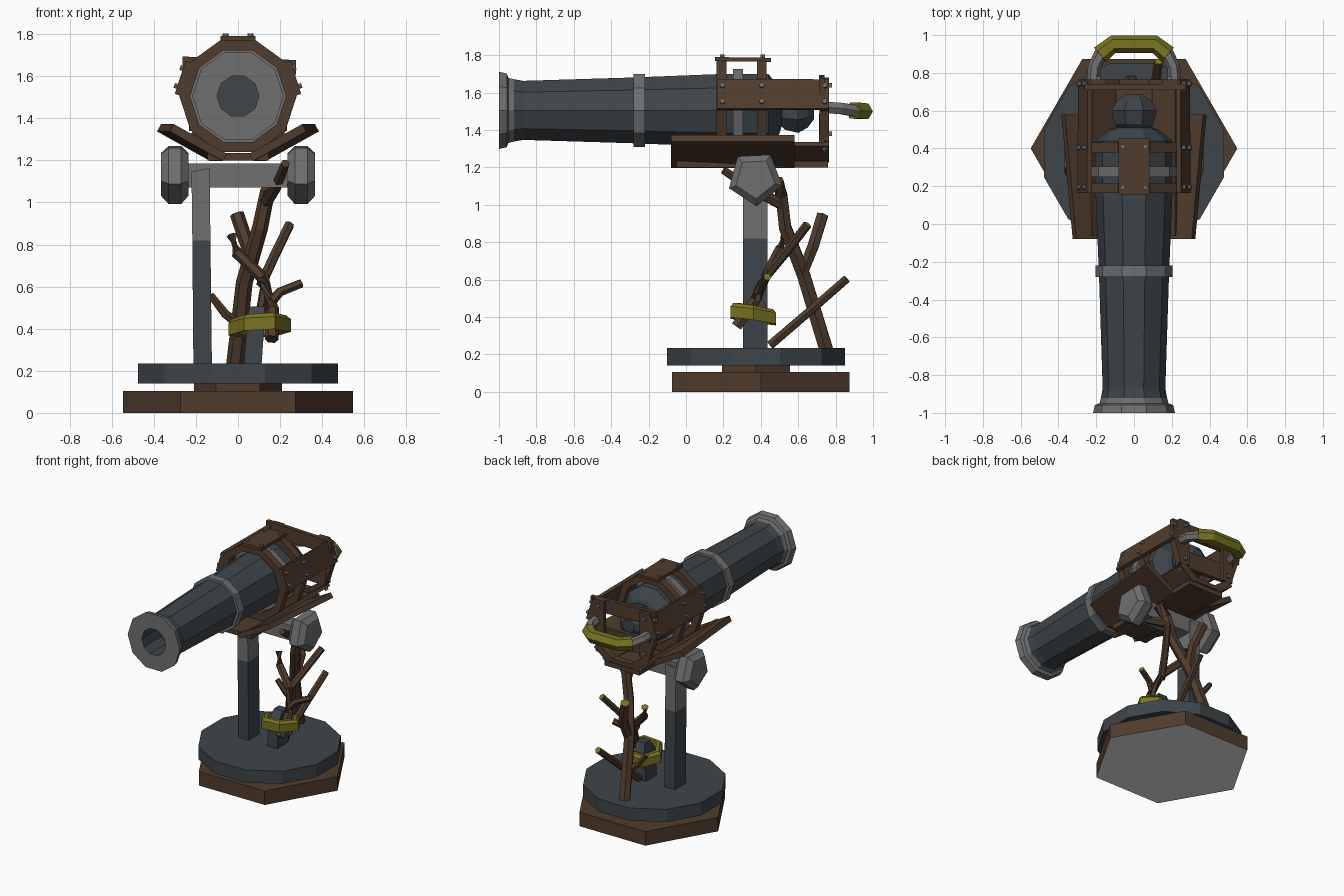
import bpy, bmesh, math
from mathutils import Vector, Matrix

if "Cube" in bpy.data.objects:
    bpy.data.objects.remove(bpy.data.objects["Cube"])

def mat(name, col):
    m = bpy.data.materials.new(name)
    m.diffuse_color = (*col, 1)
    m.use_nodes = True
    m.node_tree.nodes["Principled BSDF"].inputs["Base Color"].default_value = m.diffuse_color
    return m

MATS = [mat("dark slate", (.048, .059, .068)), mat("steel gray", (.16, .16, .165)),
        mat("brown wood", (.080, .045, .026)), mat("olive yellow", (.19, .175, .016)),
        mat("pale gray", (.8, .8, .8))]
SLATE, STEEL, WOOD, OLIVE, PALE = range(5)
AXIS = 1.505   # height of barrel axis

def finish(name, bm):
    bmesh.ops.recalc_face_normals(bm, faces=bm.faces)
    me = bpy.data.meshes.new(name)
    bm.to_mesh(me)
    bm.free()
    for m in MATS:
        me.materials.append(m)
    ob = bpy.data.objects.new(name, me)
    bpy.context.collection.objects.link(ob)
    return ob

def loft(name, rings, mats, caps, closed=False):
    """Skin equal-sized rings; mats gives one material per band, caps the two ends."""
    bm = bmesh.new()
    vs = [[bm.verts.new(p) for p in r] for r in rings]
    n = len(rings[0])
    pairs = list(zip(vs, vs[1:])) + ([(vs[-1], vs[0])] if closed else [])
    for i, (a, b) in enumerate(pairs):
        for k in range(n):
            f = bm.faces.new((a[k], a[(k+1) % n], b[(k+1) % n], b[k]))
            f.material_index = mats[i] if isinstance(mats, list) else mats
    if not closed:
        for r, m in zip((vs[0], vs[-1]), caps):
            bm.faces.new(r).material_index = m
    return finish(name, bm)

def revolve(name, profile, n, axis, centre, mats, caps, phase=0.0, closed=False):
    """Faceted turning of (position along axis, radius) points."""
    rings = []
    for t, r in profile:
        ring = []
        for k in range(n):
            a = phase + math.tau * k / n
            c, s = r * math.cos(a), r * math.sin(a)
            p = {'X': (t, c, s), 'Y': (c, t, s), 'Z': (c, s, t)}[axis]
            ring.append(Vector(p) + Vector(centre))
        rings.append(ring)
    return loft(name, rings, mats, caps, closed)

def box(name, size, loc, m, rot=None):
    bm = bmesh.new()
    M = Matrix.Translation(loc) @ (rot or Matrix()) @ Matrix.Diagonal((*size, 1))
    bmesh.ops.create_cube(bm, size=1, matrix=M)
    for f in bm.faces:
        f.material_index = m
    return finish(name, bm)

def tube(name, pts, radii, n, mats, caps):
    """Faceted rod through points."""
    pts = [Vector(p) for p in pts]
    rings = []
    for i, p in enumerate(pts):
        d = (pts[min(i+1, len(pts)-1)] - pts[max(i-1, 0)]).normalized()
        ref = Vector((0, 0, 1)) if abs(d.z) < .8 else Vector((0, 1, 0))
        u = d.cross(ref).normalized()
        v = u.cross(d)
        rings.append([p + radii[i] * (u * math.cos(math.tau*k/n) + v * math.sin(math.tau*k/n))
                      for k in range(n)])
    return loft(name, rings, mats, caps)

def plank(name, deg, r, y0, y1, width, thick=.025, tilt=0):
    """Board lying on the casing at an angle around the barrel axis."""
    a = math.radians(deg)
    rot = Matrix.Rotation(-a, 4, 'Y') @ Matrix.Rotation(math.radians(tilt), 4, 'Z')
    loc = (r * math.cos(a), (y0+y1)/2, AXIS + r * math.sin(a))
    return box(name, (thick, y1-y0, width), loc, WOOD, rot)

def bolt(deg, r, y, across):
    a = math.radians(deg)
    rad, tan = Vector((math.cos(a), 0, math.sin(a))), Vector((-math.sin(a), 0, math.cos(a)))
    p = Vector((0, y, AXIS)) + rad * r + tan * across
    tube("bolt", [p, p + rad * .02], [.014, .014], 6, STEEL, (STEEL, STEEL))

# base
revolve("wood_base", [(0, .547), (.105, .547)], 6, 'Z', (0, .4, 0), WOOD, (PALE, WOOD))
revolve("base_spacer", [(.1, .21), (.145, .21)], 6, 'Z', (0, .375, 0), WOOD, (WOOD, WOOD))
revolve("base_disc", [(.14, .493), (.235, .493)], 12, 'Z', (0, .375, 0), SLATE,
        (SLATE, SLATE), math.pi/12)

# support post and broken post
def square(x, y, z, hx, hy, slope=0):
    return [Vector((x + a*hx, y + b*hy, z + slope*a)) for a, b in ((-1, -1), (1, -1), (1, 1), (-1, 1))]
loft("support_post", [square(-.168, .37, .23, .044, .065), square(-.174, .37, .82, .043, .065),
                      square(-.178, .37, 1.155, .043, .065, .008)], [SLATE, STEEL], (SLATE, STEEL))
loft("broken_post", [square(.07, .37, .23, .042, .065), square(.085, .37, .44, .042, .065),
                     square(.09, .38, .505, .035, .03)], SLATE, (SLATE, SLATE))

# yellow band round the broken post
band = []
for k in range(6):
    a = math.tau * k / 6
    c, s = math.cos(a), math.sin(a)
    z = .415 - .02 * s + .008 * c
    band.append([Vector((.103 + c*r*1.12, .36 + s*r*1.06, z + dz))
                 for r, dz in ((.09, -.03), (.132, -.038), (.132, .022), (.115, .04), (.09, .04))])
loft("yellow_band", band, OLIVE, None, closed=True)

# trunnion axle and its pentagonal ends
box("axle", (.5, .11, .115), (0, .37, 1.128), STEEL)
for s in (-1, 1):
    revolve("axle_end", [(s*.235, .11), (s*.27, .15), (s*.33, .15), (s*.367, .11)], 5, 'X',
            (0, .37, 1.142), STEEL, (STEEL, STEEL), -math.pi/2 + .05)

# dead tree grown in as the second support
def branch(name, pts, r0, r1, tip=OLIVE):
    n = len(pts)
    tube(name, pts, [r0 + (r1-r0)*i/(n-1) for i in range(n)], 6, WOOD, (WOOD, tip))
branch("tree_trunk", [(-.015, .75, .225), (.03, .63, .62), (.105, .53, .88), (.14, .51, 1.05),
                      (.2, .49, 1.13)], .042, .034, WOOD)
branch("trunk_fork", [(.13, .52, 1.0), (.18, .38, 1.07), (.225, .2, 1.185)], .034, .022, WOOD)
branch("rear_branch", [(.04, .62, .63), (.05, .68, .78), (-.005, .73, .945)], .034, .034)
branch("low_branch", [(.075, .45, .25), (.1, .66, .43), (.13, .86, .605)], .026, .024)
branch("vine_branch", [(.16, .27, .35), (.165, .37, .49), (.12, .44, .64), (-.005, .5, .76),
                       (-.03, .53, .845)], .033, .026)
branch("twig", [(.16, .38, .53), (.2, .4, .575), (.3, .435, .615)], .024, .022)
branch("side_branch", [(.11, .42, .61), (.17, .53, .74), (.245, .65, .895)], .026, .024)
branch("short_branch", [(.01, .68, .42), (-.06, .66, .47), (-.13, .65, .56)], .026, .018)

# barrel with hollow muzzle, bands and knob
Y0 = (0, 0, AXIS)
revolve("barrel", [(-.8, .1), (-1, .1), (-1, .217), (-.958, .207), (-.95, .183), (-.92, .175), (-.87, .166),
                   (-.28, .185), (.2, .205), (.44, .205), (.5, .13), (.52, .06), (.53, .06)],
        10, 'Y', Y0, [SLATE] + [STEEL]*4 + [SLATE]*7, (SLATE, SLATE))
revolve("middle_band", [(-.28, .18), (-.28, .205), (-.22, .205), (-.22, .18)], 10, 'Y', Y0, STEEL, (STEEL, STEEL))
revolve("rear_band", [(.25, .2), (.25, .232), (.305, .232), (.305, .2)], 10, 'Y', Y0, STEEL, (STEEL, STEEL))
revolve("breech_knob", [(.49, .07), (.53, .112), (.6, .13), (.65, .1), (.685, .05)], 8, 'Y', Y0,
        SLATE, (SLATE, SLATE), math.pi/8)

# wooden hoops around the breech
for y in (.19, .405):
    revolve("hoop", [(y-.026, .228), (y-.026, .278), (y+.026, .278), (y+.026, .228)], 10, 'Y', Y0,
            WOOD, None, closed=True)

# rear frame, open at the top
for k in range(10):
    if not 50 < 18 + 36*k < 130:
        plank("rear_frame_board", 18 + 36*k, .25, .715, .765, .165, .03)

# side boards, lower boards and their bolts
for right in (0, 1):
    def m(d): return 180 - d if right else d
    plank("side_board", m(18), .274, .165, .765, .165, tilt=.5)
    plank("lower_board", m(-54), .277, -.06, .765, .15)
    for y in (.195, .405, .742):
        for t in (-.045, .045):
            bolt(m(18), .284, y, t)
    bolt(m(-54), .285, .742, .05)

# top board
plank("top_board", 90, .272, .155, .455, .165, .022, .8)
for y in (.195, .41):
    for x in (-.06, .06):
        bolt(90, .278, y, x)

# cradle under the barrel, wings flaring toward the rear
box("cradle_floor", (.29, .81, .035), (0, .355, 1.217), WOOD)
for s in (-1, 1):
    a = math.atan2(.145, .26)
    wing = []
    for y, x in ((-.08, .315), (.58, .375)):
        out, up = Vector((math.cos(a)*s, 0, math.sin(a))), Vector((-math.sin(a)*s, 0, math.cos(a)))
        tip = Vector((s*x, y, 1.355))
        foot = tip - out * .29
        wing.append([p + up*h for p, h in ((foot, -.02), (tip, -.02), (tip, .02), (foot, .02))])
    loft("cradle_wing", wing, WOOD, (WOOD, WOOD))

# rear boards and uprights carrying the handle
box("rear_upper_board", (.54, .03, .1), (.005, .725, 1.635), WOOD, Matrix.Rotation(.03, 4, 'Y'))
box("rear_lower_board", (.46, .03, .13), (0, .725, 1.41), WOOD, Matrix.Rotation(.06, 4, 'Y'))
for s in (-1, 1):
    box("rear_upright", (.085, .025, .34), (s*.19, .753, 1.51), WOOD)
    for z in (1.38, 1.64):
        box("rear_bolt", (.024, .02, .024), (s*.19, .77, z), STEEL)

# pull handle
for s in (-1, 1):
    tube("handle_arm", [(s*.215, .76, 1.52), (s*.21, .83, 1.515), (s*.17, .915, 1.5)],
         [.035]*3, 6, STEEL, (STEEL, STEEL))
tube("handle_grip", [(-.18, .895, 1.505), (-.11, .952, 1.5), (.11, .952, 1.5), (.18, .895, 1.505)],
     [.05, .048, .048, .05], 6, OLIVE, (OLIVE, OLIVE))
